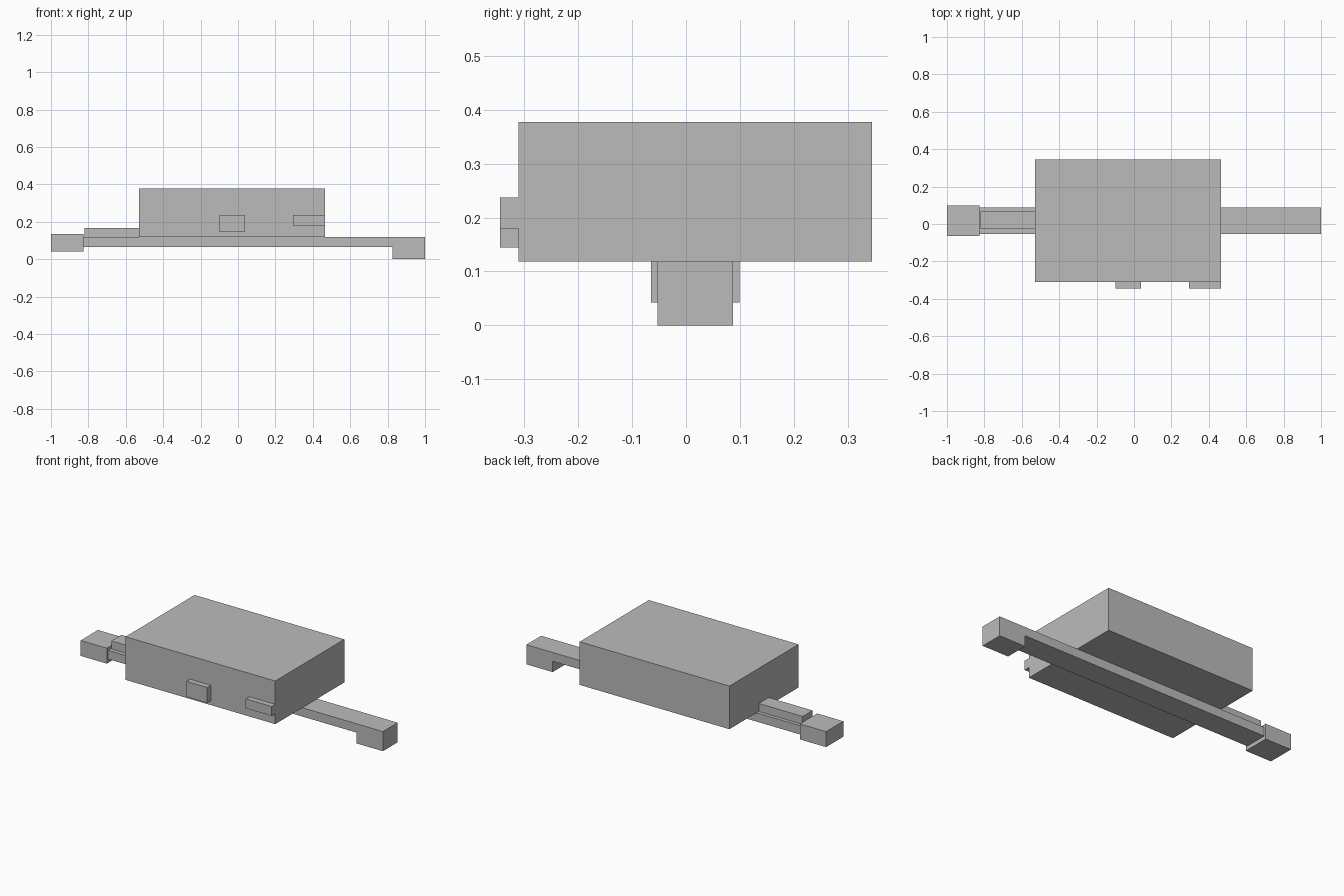
import bpy
from mathutils import Vector

if "Cube" in bpy.data.objects:
    bpy.data.objects.remove(bpy.data.objects["Cube"], do_unlink=True)

grey = bpy.data.materials.new("plain grey")
grey.use_nodes = True
colour = (0.5, 0.5, 0.5, 1)
grey.diffuse_color = colour
grey.node_tree.nodes["Principled BSDF"].inputs["Base Color"].default_value = colour


def box(name, x, y, z):
    """Add a box spanning the given (low, high) ranges."""
    low, high = Vector((x[0], y[0], z[0])), Vector((x[1], y[1], z[1]))
    bpy.ops.mesh.primitive_cube_add(size=1, location=(low + high) / 2)
    part = bpy.context.object
    part.name = name
    part.scale = high - low
    bpy.ops.object.transform_apply(location=False, rotation=False, scale=True)
    part.data.materials.append(grey)
    return part


# Main housing
box("housing", (-0.53, 0.465), (-0.311, 0.345), (0.118, 0.377))

# Buttons on the front
button_depth = (-0.345, -0.311)
box("square_button", (-0.10, 0.037), button_depth, (0.144, 0.237))
box("long_button", (0.293, 0.465), button_depth, (0.18, 0.237))

# Long bar under the housing, with a downturned foot as one solid
bar_y = (-0.053, 0.087)
profile = [(-0.826, 0.065), (0.825, 0.065), (0.825, 0), (1, 0), (1, 0.118), (-0.826, 0.118)]
n = len(profile)
verts = [(x, y, z) for y in bar_y for x, z in profile]
faces = [tuple(range(n)), tuple(reversed(range(n, 2 * n)))]
faces += [((i + 1) % n, i, n + i, n + (i + 1) % n) for i in range(n)]
mesh = bpy.data.meshes.new("bar_with_foot")
mesh.from_pydata(verts, [], faces)
mesh.materials.append(grey)
bar = bpy.data.objects.new("bar_with_foot", mesh)
bpy.context.collection.objects.link(bar)

# Rail on the bar and block at its end
box("top_rail", (-0.822, -0.53), (-0.028, 0.066), (0.118, 0.166))
box("end_block", (-1, -0.826), (-0.065, 0.099), (0.042, 0.135))
